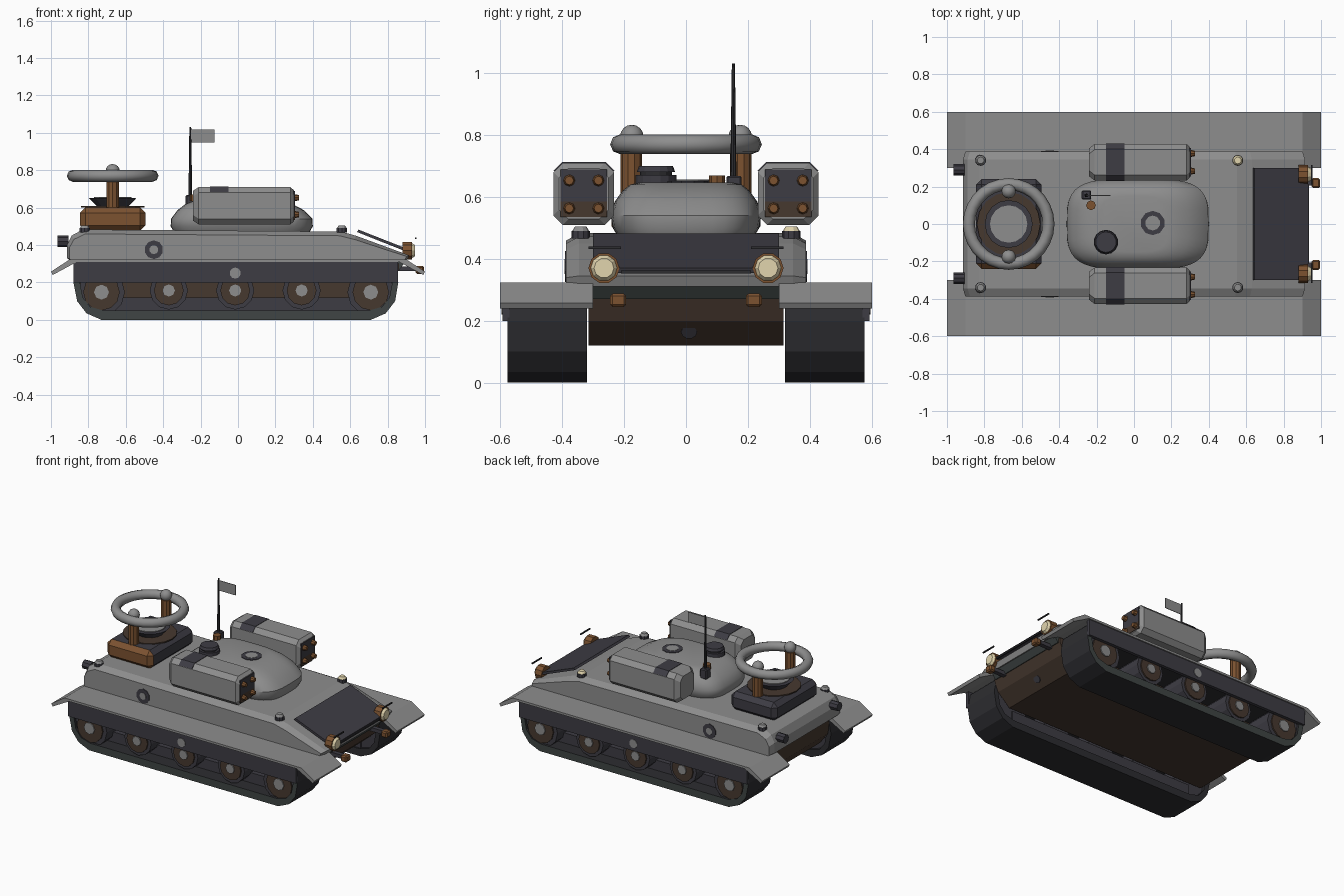
import bpy, bmesh, math
from mathutils import Vector

if "Cube" in bpy.data.objects:
    bpy.data.objects.remove(bpy.data.objects["Cube"])

def material(name, c):
    m = bpy.data.materials.new(name)
    m.diffuse_color = (*c, 1)
    m.use_nodes = True
    m.node_tree.nodes["Principled BSDF"].inputs["Base Color"].default_value = m.diffuse_color
    return m

GREY = material("armour grey", (0.27, 0.27, 0.27))
SLATE = material("dark slate", (0.047, 0.045, 0.057))
TRACK = material("track black", (0.026, 0.026, 0.03))
BROWN = material("dark brown", (0.062, 0.04, 0.028))
RUST = material("rust orange", (0.2, 0.085, 0.03))
CREAM = material("lamp cream", (0.75, 0.66, 0.42))
GREEN = material("green grey", (0.05, 0.06, 0.058))

def finish(name, bm, mats, smooth=False):
    bmesh.ops.recalc_face_normals(bm, faces=bm.faces[:])
    me = bpy.data.meshes.new(name)
    bm.to_mesh(me)
    bm.free()
    ob = bpy.data.objects.new(name, me)
    bpy.context.collection.objects.link(ob)
    for m in (mats if isinstance(mats, list) else [mats]):
        me.materials.append(m)
    if smooth:
        bpy.ops.object.select_all(action='DESELECT')
        ob.select_set(True)
        bpy.context.view_layer.objects.active = ob
        bpy.ops.object.shade_smooth_by_angle(angle=math.radians(35))
    return ob

def loft(name, sections, mat, smooth=False):
    bm = bmesh.new()
    rings = [[bm.verts.new(p) for p in s] for s in sections]
    n = len(rings[0])
    for a, b in zip(rings, rings[1:]):
        for i in range(n):
            j = (i + 1) % n
            bm.faces.new((a[i], a[j], b[j], b[i]))
    bm.faces.new(rings[0])
    bm.faces.new(rings[-1])
    return finish(name, bm, mat, smooth)

def side_prism(name, profile, y0, y1, mat):
    return loft(name, [[(x, y, z) for x, z in profile] for y in (y0, y1)], mat)

def box(name, x, y, z, mat, bevel=0):
    bm = bmesh.new()
    bmesh.ops.create_cube(bm, size=1)
    for v in bm.verts:
        v.co = [lo + (c + 0.5) * (hi - lo) for c, (lo, hi) in zip(v.co, (x, y, z))]
    if bevel:
        bmesh.ops.bevel(bm, geom=bm.edges[:], offset=bevel, segments=1, affect='EDGES')
    return finish(name, bm, mat)

def cyl(name, c, r, depth, axis, mat, n=12, r2=None, smooth=False):
    bm = bmesh.new()
    bmesh.ops.create_cone(bm, cap_ends=True, segments=n, radius1=r,
                          radius2=r if r2 is None else r2, depth=depth)
    q = Vector((0, 0, 1)).rotation_difference(Vector(axis))
    for v in bm.verts:
        v.co = q @ v.co + Vector(c)
    return finish(name, bm, mat, smooth)

def ball(name, c, r, mat, n=12):
    bm = bmesh.new()
    bmesh.ops.create_uvsphere(bm, u_segments=n, v_segments=8, radius=r)
    bmesh.ops.translate(bm, verts=bm.verts, vec=c)
    return finish(name, bm, mat, True)

X, Y, Z = (1, 0, 0), (0, 1, 0), (0, 0, 1)

# Hull: side profile with a narrower shoulder along the top
hull = [(-0.87, 0.30), (-0.915, 0.33), (-0.915, 0.40), (-0.89, 0.45), (-0.83, 0.483),
        (0.55, 0.472), (0.63, 0.45), (0.915, 0.345), (0.90, 0.31)]
low = [(x * 0.985, 0.30 + (z - 0.30) * 0.87) for x, z in hull]
loft("upper_hull", [[(x, y, z) for x, z in p]
     for p, y in ((low, -0.387), (hull, -0.345), (hull, 0.345), (low, 0.387))], GREY)
side_prism("lower_hull", [(-0.87, 0.30), (-0.86, 0.2), (-0.80, 0.12), (0.74, 0.12),
           (0.83, 0.2), (0.86, 0.27), (0.86, 0.30)], -0.315, 0.315, BROWN)
side_prism("nose_plate", [(0.80, 0.27), (0.865, 0.27), (0.90, 0.32), (0.80, 0.32)],
           -0.3, 0.3, GREEN)
side_prism("front_panel", [(0.635, 0.47), (0.645, 0.482), (0.93, 0.37), (0.925, 0.355)],
           -0.3, 0.3, SLATE)
cyl("nose_badge", (0.79, 0.01, 0.165), 0.026, 0.008, (0.8, 0, -0.6), SLATE, 10)
box("nose_bar", (0.925, 0.935), (-0.21, 0.21), (0.352, 0.362), TRACK)

# Tracks, wheels, fenders and everything mirrored left and right
outer = [(-0.86, 0.29), (-0.88, 0.20), (-0.86, 0.10), (-0.81, 0.035), (-0.73, 0.0),
         (0.71, 0.0), (0.79, 0.035), (0.84, 0.10), (0.857, 0.20), (0.84, 0.29)]
inner = [(-0.83, 0.25), (-0.845, 0.2), (-0.83, 0.12), (-0.79, 0.07), (-0.72, 0.05),
         (0.70, 0.05), (0.77, 0.07), (0.81, 0.12), (0.825, 0.2), (0.81, 0.25)]

for s in (-1, 1):
    side = "right" if s < 0 else "left"
    bm = bmesh.new()
    rings = [[bm.verts.new((x, s * y, z)) for x, z in p]
             for p, y in ((outer, 0.32), (outer, 0.577), (inner, 0.577), (inner, 0.32))]
    for k in range(4):
        a, b = rings[k], rings[(k + 1) % 4]
        for i in range(10):
            j = (i + 1) % 10
            f = bm.faces.new((a[i], a[j], b[j], b[i]))
            f.material_index = 1 if k == 1 else 0
    finish(side + "_track", bm, [TRACK, GREEN])
    box(side + "_bogie_beam", (-0.72, 0.70), sorted((s * 0.33, s * 0.48)), (0.04, 0.12), SLATE)
    for i, x in enumerate((-0.73, -0.37, -0.015, 0.34, 0.71)):
        r = 0.125 if i in (0, 4) else 0.102
        z = 0.148 if i in (0, 4) else 0.157
        cyl(f"{side}_tyre_{i}", (x, s * 0.45, z), r, 0.22, Y, SLATE, 12)
        cyl(f"{side}_wheel_disc_{i}", (x, s * 0.563, z), r * 0.78, 0.012, Y, BROWN, 12)
        cyl(f"{side}_hub_{i}", (x, s * 0.57, z), r * 0.32, 0.012, Y, GREY, 8)
    side_prism(side + "_skirt", [(-0.88, 0.2), (0.855, 0.2), (0.855, 0.312), (-0.88, 0.312)],
               s * 0.57, s * 0.592, SLATE)
    cyl(side + "_skirt_badge", (-0.015, s * 0.593, 0.25), 0.03, 0.006, Y, GREY, 10)
    box(side + "_fender", (-0.90, 0.87), sorted((s * 0.30, s * 0.6)), (0.308, 0.323), GREY)
    for e, nm in ((1, "front"), (-1, "rear")):
        side_prism(f"{side}_{nm}_flap", [(e * 0.865, 0.323), (e * 0.90, 0.323), (e * 1.0, 0.258),
                   (e * 0.99, 0.24), (e * 0.865, 0.308)], s * 0.30, s * 0.6, GREY)
    cyl(side + "_hull_badge", (-0.45, s * 0.387, 0.375), 0.05, 0.008, Y, SLATE, 10)
    cyl(side + "_hull_badge_centre", (-0.45, s * 0.389, 0.375), 0.024, 0.008, Y, GREY, 10)

    # Lamps, guards and hooks
    cyl(side + "_lamp_case", (0.905, s * 0.265, 0.37), 0.05, 0.05, X, RUST, 10)
    cyl(side + "_lamp_glass", (0.935, s * 0.265, 0.37), 0.046, 0.02, X, CREAM, 10, 0.032)
    box(side + "_lamp_guard", (0.947, 0.955), sorted((s * 0.21, s * 0.315)),
        (0.432, 0.44), TRACK)
    box(side + "_hook_arm", (0.85, 0.96), sorted((s * 0.205, s * 0.235)), (0.26, 0.285), SLATE)
    box(side + "_tow_hook", (0.95, 0.995), sorted((s * 0.193, s * 0.245)),
        (0.245, 0.288), RUST, 0.008)
    cyl(side + "_tail_lamp", (-0.935, s * 0.29, 0.42), 0.03, 0.06, X, SLATE, 8)
    for x in (-0.82, 0.555):
        cyl(side + "_deck_stud_base", (x, s * 0.34, 0.478), 0.03, 0.024, Z, SLATE, 10)
        cyl(side + "_deck_stud", (x, s * 0.34, 0.497), 0.028, 0.016, Z,
            CREAM if x > 0 and s > 0 else GREY, 10, 0.018)

    # Octagonal launcher pods
    yc, zc = s * 0.33, 0.61
    def octagon(w, h, c=0.03):
        return [(w, h - c), (w - c, h), (c - w, h), (-w, h - c),
                (-w, c - h), (c - w, -h), (w - c, -h), (w, c - h)]
    def ring(x, w, h):
        return [(x, yc + a, zc + b) for a, b in octagon(w, h)]
    loft(side + "_pod", [ring(-0.24, 0.075, 0.08), ring(-0.21, 0.098, 0.1),
         ring(0.28, 0.098, 0.1), ring(0.30, 0.08, 0.082)], GREY)
    top = octagon(0.1, 0.103)[:4]
    loft(side + "_pod_stripe", [[(x, yc + a, zc + b) for a, b in top]
                                for x in (-0.15, -0.05)], SLATE)
    box(side + "_pod_face", (0.296, 0.304), (yc - 0.075, yc + 0.075), (0.585, 0.688), SLATE)
    box(side + "_pod_face_low", (0.296, 0.304), (yc - 0.075, yc + 0.075), (0.535, 0.585), BROWN)
    for dy in (-0.047, 0.047):
        for z in (0.563, 0.653):
            cyl(side + "_pod_tube", (0.313, yc + dy, z), 0.02, 0.028, X, RUST, 8, 0.014)

    # Posts and knobs of the rear ring
    cyl(side + "_ring_post", (-0.67, s * 0.177, 0.68), 0.035, 0.18, Z, RUST, 10)
    ball(side + "_ring_knob", (-0.67, s * 0.175, 0.795), 0.038, GREY)

# Turret: rounded rectangles stacked into a dome
def rounded(z, x0, x1, hy, n=40):
    cx, hx, pts = (x0 + x1) / 2, (x1 - x0) / 2, []
    for i in range(n):
        c, d = math.cos(i * math.tau / n), math.sin(i * math.tau / n)
        pts.append((cx + hx * math.copysign(abs(c) ** 0.55, c),
                    hy * math.copysign(abs(d) ** 0.55, d), z))
    return pts
loft("turret", [rounded(*a) for a in (
    (0.465, -0.34, 0.38, 0.215), (0.50, -0.36, 0.40, 0.237), (0.54, -0.358, 0.398, 0.243),
    (0.585, -0.325, 0.355, 0.23), (0.62, -0.28, 0.29, 0.205), (0.64, -0.23, 0.23, 0.18),
    (0.647, -0.18, 0.18, 0.15))], GREY, True)
cyl("turret_badge", (0.10, 0.005, 0.648), 0.065, 0.006, Z, SLATE, 10)
cyl("turret_badge_centre", (0.10, 0.005, 0.65), 0.04, 0.006, Z, GREY, 10)

# Hatch, antenna and flag
cyl("hatch_collar", (-0.15, -0.097, 0.655), 0.066, 0.03, Z, SLATE, 14)
cyl("hatch_neck", (-0.15, -0.097, 0.675), 0.052, 0.02, Z, TRACK, 14)
cyl("hatch_lid", (-0.15, -0.097, 0.69), 0.062, 0.018, Z, SLATE, 14, 0.055)
cyl("rust_cap", (-0.23, 0.10, 0.652), 0.026, 0.034, Z, RUST, 8)
box("antenna_base", (-0.28, -0.23), (0.13, 0.18), (0.60, 0.668), SLATE, 0.006)
cyl("antenna_mast", (-0.255, 0.153, 0.845), 0.010, 0.37, Z, TRACK, 8, 0.005)
box("flag", (-0.252, -0.125), (0.151, 0.155), (0.948, 1.018), GREY)

# Rear ring mount: chamfered block, dish and steering-style ring
mount = box("ring_mount", (-0.845, -0.495), (-0.24, 0.24), (0.475, 0.602), [SLATE, RUST], 0.03)
for f in mount.data.polygons:
    f.material_index = 1 if f.normal.y < -0.4 else 0
cyl("mount_plate", (-0.67, 0, 0.604), 0.17, 0.008, Z, BROWN, 16)
cyl("dish", (-0.67, 0, 0.63), 0.085, 0.045, Z, SLATE, 16, 0.128)
cyl("dish_top", (-0.67, 0, 0.653), 0.1, 0.008, Z, GREY, 16)
bpy.ops.mesh.primitive_torus_add(location=(-0.67, 0, 0.77), major_radius=0.213,
                                 minor_radius=0.032, major_segments=28, minor_segments=8)
torus = bpy.context.object
torus.name = "top_ring"
torus.data.materials.append(GREY)
bpy.ops.object.shade_smooth_by_angle(angle=math.radians(50))
